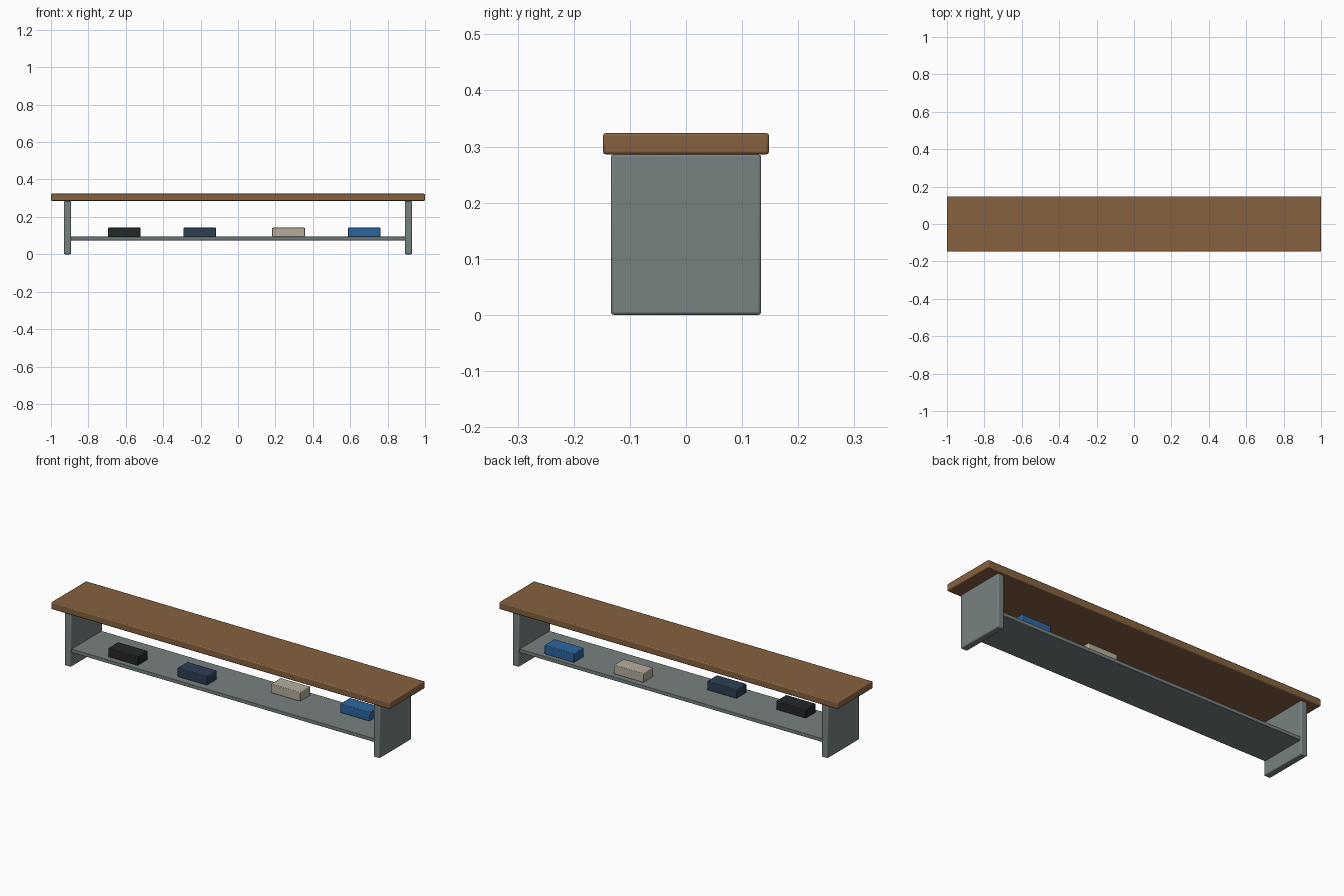
import bpy

if "Cube" in bpy.data.objects:
    bpy.data.objects.remove(bpy.data.objects["Cube"])


def material(name, rgb):
    m = bpy.data.materials.new(name)
    m.diffuse_color = (*rgb, 1.0)
    m.use_nodes = True
    m.node_tree.nodes["Principled BSDF"].inputs["Base Color"].default_value = m.diffuse_color
    return m


def block(name, x, y, z, mat, bevel):
    """Bevelled box given by its (min, max) extents on each axis."""
    bpy.ops.mesh.primitive_cube_add(size=1)
    ob = bpy.context.object
    ob.name = name
    ob.location = [(a + b) / 2 for a, b in (x, y, z)]
    ob.scale = [b - a for a, b in (x, y, z)]
    bpy.ops.object.transform_apply(location=False, rotation=False, scale=True)
    mod = ob.modifiers.new("soft_edges", 'BEVEL')
    mod.width = bevel
    mod.segments = 2
    bpy.ops.object.shade_smooth_by_angle()
    ob.data.materials.append(mat)
    return ob


wood = material("wood", (0.24, 0.12, 0.05))
steel = material("painted_steel", (0.19, 0.22, 0.22))

# Seat plank
block("seat", (-1, 1), (-0.148, 0.148), (0.286, 0.324), wood, 0.005)

# End panels
for side, x in (("left", (-0.93, -0.893)), ("right", (0.893, 0.93))):
    block(side + "_end_panel", x, (-0.134, 0.134), (0, 0.286), steel, 0.005)

# Low shelf between the panels
block("shelf", (-0.897, 0.897), (-0.127, 0.127), (0.075, 0.094), steel, 0.002)

# Boxes on the shelf: colour name, colour, centre x, centre y
boxes = [
    ("black", (0.018, 0.021, 0.022), -0.609, -0.058),
    ("navy", (0.026, 0.05, 0.09), -0.205, -0.051),
    ("beige", (0.46, 0.42, 0.33), 0.27, 0.057),
    ("blue", (0.024, 0.13, 0.35), 0.675, 0.063),
]
for name, rgb, cx, cy in boxes:
    block(name + "_box", (cx - 0.087, cx + 0.087), (cy - 0.042, cy + 0.042),
          (0.094, 0.142), material(name, rgb), 0.003)
